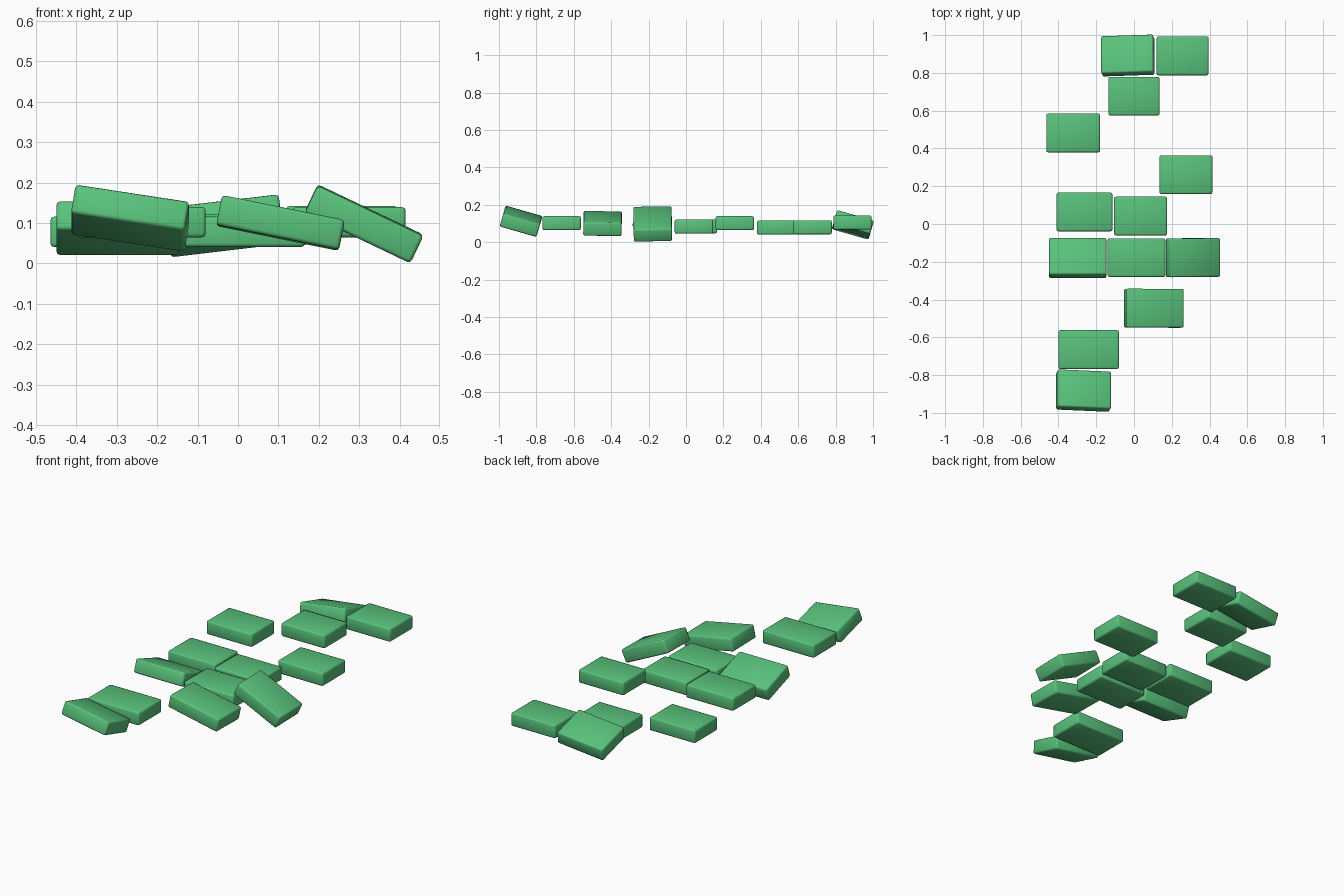
import bpy
from math import radians

cube = bpy.data.objects.get("Cube")
if cube:
    bpy.data.objects.remove(cube, do_unlink=True)

# One flat green for every brick
green = bpy.data.materials.new("leaf_green")
green.use_nodes = True
colour = (0.10, 0.54, 0.20, 1)
green.diffuse_color = colour
green.node_tree.nodes["Principled BSDF"].inputs["Base Color"].default_value = colour

DEPTH, HEIGHT = 0.205, 0.075


def brick(name, x, y, z, length, tilt_x=0, tilt_y=0):
    """Rounded brick, optionally tipped over its neighbours."""
    bpy.ops.mesh.primitive_cube_add(size=1)
    ob = bpy.context.object
    ob.name = name
    for v in ob.data.vertices:
        v.co.x *= length
        v.co.y *= DEPTH
        v.co.z *= HEIGHT
    ob.rotation_mode = 'ZYX'
    ob.rotation_euler = (radians(tilt_x), radians(tilt_y), 0)
    ob.location = (x, y, z)
    bevel = ob.modifiers.new("soft_edges", 'BEVEL')
    bevel.width = 0.009
    bevel.segments = 2
    bevel.limit_method = 'NONE'
    bpy.ops.object.shade_smooth()
    ob.data.materials.append(green)


# Bricks lying flat: x, y, z, length
flat = [
    (0.257, 0.89, 0.105, 0.275),
    (0.0, 0.677, 0.08, 0.27),
    (-0.322, 0.482, 0.078, 0.285),
    (0.275, 0.261, 0.102, 0.28),
    (-0.262, 0.064, 0.085, 0.295),
    (0.035, 0.042, 0.083, 0.28),
    (0.013, -0.178, 0.078, 0.305),
    (-0.24, -0.665, 0.102, 0.32),
]
for i, spec in enumerate(flat):
    brick(f"flat_brick_{i + 1}", *spec)

# Bricks that are tipped: x, y, z, length, tilt about x, tilt about y
tipped = [
    (-0.033, 0.892, 0.093, 0.278, -16, -7),
    (-0.298, -0.18, 0.087, 0.303, -19, 0),
    (0.312, -0.178, 0.098, 0.29, 1, 25.5),
    (0.105, -0.446, 0.1, 0.31, -1, 11.5),
    (-0.267, -0.882, 0.112, 0.285, -16, 9),
]
for i, spec in enumerate(tipped):
    brick(f"tipped_brick_{i + 1}", *spec)
